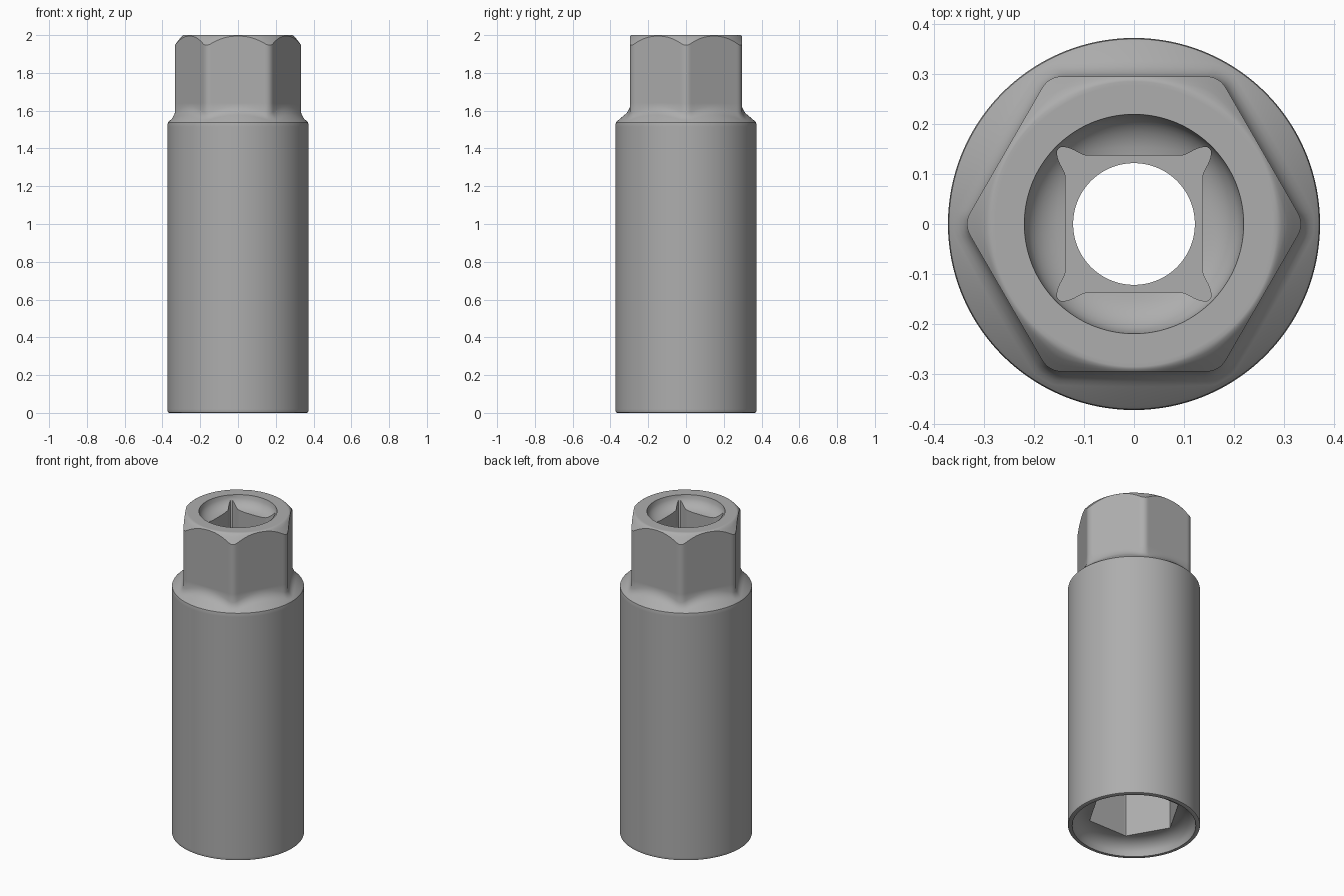
import bpy, bmesh
from math import pi, cos, sin, sqrt, atan2, radians, exp

if "Cube" in bpy.data.objects:
    bpy.data.objects.remove(bpy.data.objects["Cube"])

SEG = 240  # angular samples round the socket


def polygon_radius(t, n, apothem, fillet):
    """Polar radius of a regular n-gon (corner on +x) with filleted corners."""
    step = 2 * pi / n
    half = step / 2
    p = abs((t + half) % step - half)            # angle from nearest corner
    centre = (apothem - fillet) / cos(half)
    tangent = atan2(fillet * sin(half), centre + fillet * cos(half))
    if p < tangent:
        return centre * cos(p) + sqrt(fillet ** 2 - (centre * sin(p)) ** 2)
    return apothem / cos(half - p)


def drive_radius(t):
    """Square drive with relieved, rounded corners."""
    p = abs(t % (pi / 2) - pi / 4)
    r = 0.137 / cos(pi / 4 - p)
    return min(0.214, r + 0.024 * exp(-(p / radians(7)) ** 4))


def bowl(r, rim, inner, depth):
    """Depth of a concave dish that is steep at the rim and flat inside."""
    k = min(1, max(0, (rim - r) / (rim - inner)))
    return depth * sqrt(1 - (1 - k) ** 2)


def dish(rim, end, inner, depth, n=7):
    pts = []
    for i in range(n + 1):
        r = rim + (end - rim) * (i / n) ** 1.5
        pts.append((r, bowl(r, rim, inner, depth)))
    return pts


def column(t):
    """Closed (radius, height) section at angle t."""
    h = polygon_radius(t, 6, 0.296, 0.045)       # outer hex
    b = polygon_radius(t, 6, 0.230, 0.008)       # inner hex
    d = drive_radius(t)

    def shoulder(r):
        return 1.545 + (0.364 - r) * 0.85

    def chamfer(r):
        x = max(0, r - 0.286)
        return 2 - 1.4 * (sqrt(x * x + 0.012 ** 2) - 0.012)

    # body, rounded edges
    pts = [(0.364, 0), (0.371, 0.003), (0.373, 0.01), (0.373, 0.02),
           (0.373, 1.515), (0.373, 1.527), (0.371, 1.538), (0.364, 1.545)]
    # shoulder and fillet up to the hex
    f = min(0.03, 0.361 - h)
    for a in (0, 0.35, 0.7, 1.0):
        r = h + f * (1 - a)
        pts.append((r, shoulder(h + f) + f * (0.75 * a + 0.75 * a ** 3)))
    pts.append((h, 1.64))
    # hex with softened turned chamfer on its corners
    pts.append((h, chamfer(h) - 0.015))
    pts += [(r, chamfer(r)) for r in (0.286 + (h - 0.286) * k for k in (1, 0.7, 0.45, 0.2, 0))]
    pts.append((0.278, 2))
    # top dish, square drive, through hole
    pts += [(r, 2 - z) for r, z in dish(0.22, d, 0.13, 0.075)]
    pts += [(d, 1.6), (0.122, 1.6), (0.122, 1.42)]
    # round bore and inner hex
    pts += [(0.228, 1.42), (0.228, 0.6), (b, 0.6)]
    # bottom dish
    pts += list(reversed(dish(0.348, b, 0.25, 0.085)))
    return pts


bm = bmesh.new()
cols = []
for s in range(SEG):
    t = 2 * pi * s / SEG
    cols.append([bm.verts.new((r * cos(t), r * sin(t), z)) for r, z in column(t)])
n = len(cols[0])
for s in range(SEG):
    a, c = cols[s], cols[(s + 1) % SEG]
    for i in range(n):
        j = (i + 1) % n
        bm.faces.new((a[i], c[i], c[j], a[j]))
bmesh.ops.remove_doubles(bm, verts=bm.verts, dist=0.00005)
bmesh.ops.recalc_face_normals(bm, faces=bm.faces)
mesh = bpy.data.meshes.new("socket_body")
bm.to_mesh(mesh)
bm.free()

# dark steel
steel = bpy.data.materials.new("dark_steel")
steel.diffuse_color = (0.42, 0.42, 0.42, 1)
steel.use_nodes = True
steel.node_tree.nodes["Principled BSDF"].inputs["Base Color"].default_value = steel.diffuse_color
mesh.materials.append(steel)

socket = bpy.data.objects.new("socket_body", mesh)
bpy.context.collection.objects.link(socket)
bpy.context.view_layer.objects.active = socket
socket.select_set(True)
bpy.ops.object.shade_smooth_by_angle(angle=radians(33))
